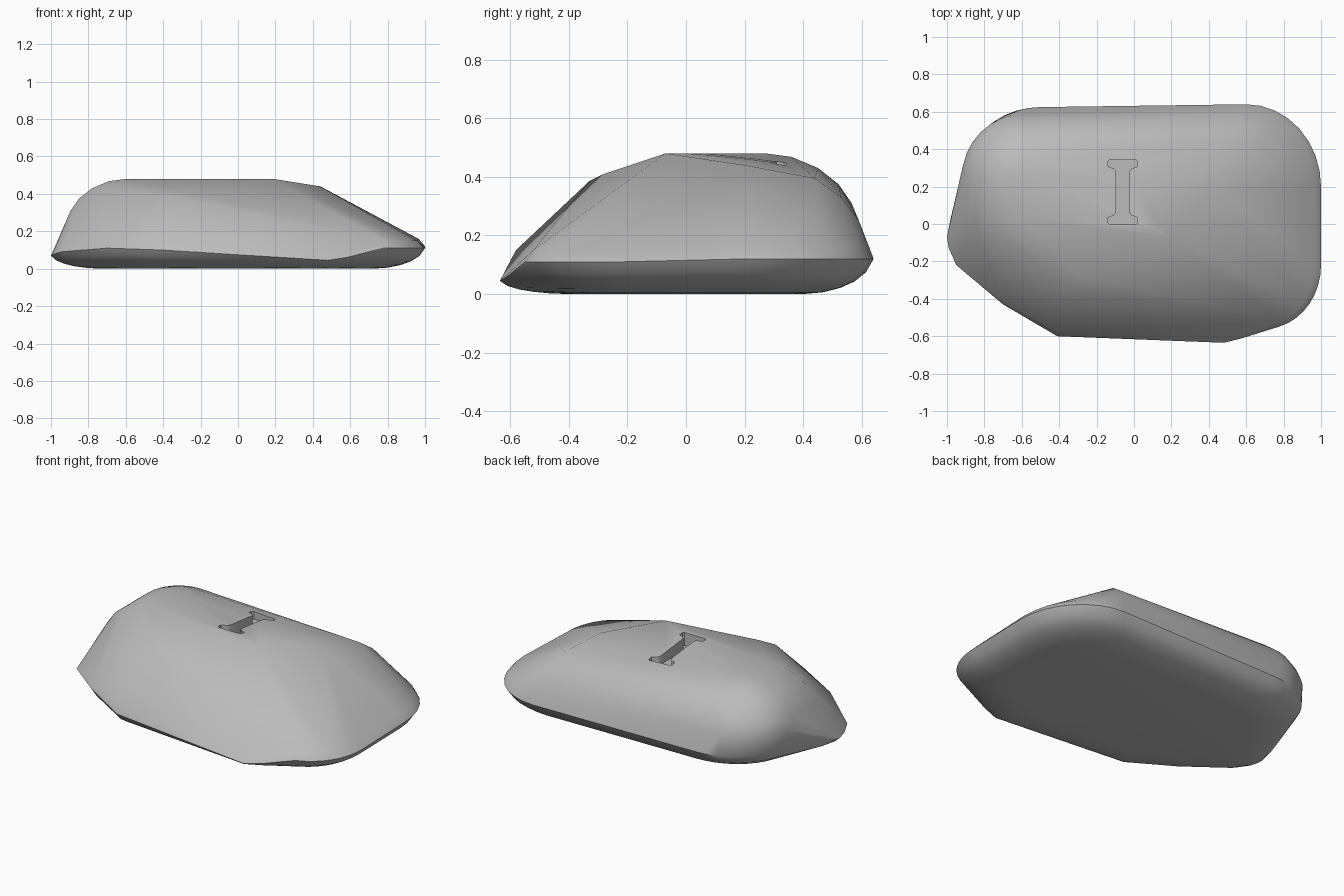
import bpy, bmesh
from math import radians, sin, cos

cube = bpy.data.objects.get("Cube")
if cube:
    bpy.data.objects.remove(cube)

GREY = (0.5, 0.5, 0.5, 1)
mat = bpy.data.materials.new("stone grey")
mat.use_nodes = True
mat.diffuse_color = GREY
mat.node_tree.nodes["Principled BSDF"].inputs["Base Color"].default_value = GREY


def make_object(name, bm):
    bmesh.ops.recalc_face_normals(bm, faces=bm.faces)
    mesh = bpy.data.meshes.new(name)
    bm.to_mesh(mesh)
    bm.free()
    mesh.materials.append(mat)
    obj = bpy.data.objects.new(name, mesh)
    bpy.context.collection.objects.link(obj)
    return obj


def arc(cx, cy, rx, ry, z, start, end, steps=8):
    angles = [radians(start + (end - start) * i / steps) for i in range(steps + 1)]
    return [(cx + rx * cos(a), cy + ry * sin(a), z) for a in angles]


# Widest outline of the stone: rounded right side, chipped front and left
rim = arc(0.6, 0.2, 0.4, 0.44, 0.12, 0, 90)
rim += arc(-0.5, 0.25, 0.41, 0.375, 0.12, 90, 165)
rim += [(-0.98, 0.03, 0.075), (-1, -0.07, 0.07), (-0.99, -0.13, 0.075),
        (-0.95, -0.22, 0.09), (-0.7, -0.43, 0.11), (-0.41, -0.6, 0.1),
        (0.48, -0.635, 0.045), (0.58, -0.61, 0.06)]
rim += arc(0.7, -0.22, 0.3, 0.34, 0.11, -75, 0)
points = list(rim)

# Rounded underside, pulled in towards a flat base
for inset, height in ((0.03, 0.62), (0.075, 0.36), (0.13, 0.18), (0.2, 0.05), (0.28, 0)):
    points += [(x * (1 - inset), y * (1 - inset * 1.35), z * height) for x, y, z in rim]

# Soft shoulder above the right edge
points += arc(0.6, 0.2, 0.365, 0.425, 0.16, 0, 90)
points += arc(0.7, -0.22, 0.26, 0.32, 0.15, -70, 0)

# Domed back left corner, carried forward along the left side
for r, z in ((0.02, 0.48), (0.11, 0.468), (0.2, 0.43), (0.27, 0.375), (0.315, 0.31), (0.34, 0.25)):
    points += arc(-0.58, 0.25, r, r, z, 90, 180)
    points.append((-0.58 - r, 0.04 - r * 0.1, z))

# Corners of the broad facets on the top and front
points += [(-0.6, 0.03, 0.48), (0.19, -0.07, 0.48), (0.44, 0.2, 0.44),
           (-0.38, -0.33, 0.385), (-0.3, -0.28, 0.41), (-0.4, -0.58, 0.15), (-0.7, -0.41, 0.145),
           (0.52, 0.44, 0.395), (0.55, 0.53, 0.33), (0.57, 0.59, 0.25)]

bm = bmesh.new()
for p in points:
    bm.verts.new(p)
hull = bmesh.ops.convex_hull(bm, input=bm.verts)
bmesh.ops.delete(bm, geom=[v for v in bm.verts if not v.link_faces], context='VERTS')
bmesh.ops.remove_doubles(bm, verts=bm.verts, dist=0.008)
stone = make_object("stone_body", bm)

# Recessed slot with widened ends, mirrored from one quarter profile
quarter = [(0.036, 0.11), (0.047, 0.125), (0.08, 0.137), (0.08, 0.163), (0.07, 0.172)]
right = [(x, -y) for x, y in reversed(quarter)] + quarter
outline = right + [(-x, y) for x, y in reversed(right)]
bm = bmesh.new()
floor = bm.faces.new([bm.verts.new((x - 0.06, y + 0.171, 0.4)) for x, y in outline])
walls = bmesh.ops.extrude_face_region(bm, geom=[floor])["geom"]
bmesh.ops.translate(bm, vec=(0, 0, 0.2),
                    verts=[g for g in walls if isinstance(g, bmesh.types.BMVert)])
cutter = make_object("slot_cutter", bm)
cutter.hide_render = True
cutter.hide_set(True)

# Smooth shading with crisp edges kept
bpy.ops.object.select_all(action='DESELECT')
stone.select_set(True)
bpy.context.view_layer.objects.active = stone
cut = stone.modifiers.new("slot", 'BOOLEAN')
cut.operation = 'DIFFERENCE'
cut.object = cutter
cut.solver = 'EXACT'
bpy.ops.object.modifier_apply(modifier=cut.name)
bpy.data.objects.remove(cutter)
bpy.ops.object.shade_smooth_by_angle(angle=radians(38))
